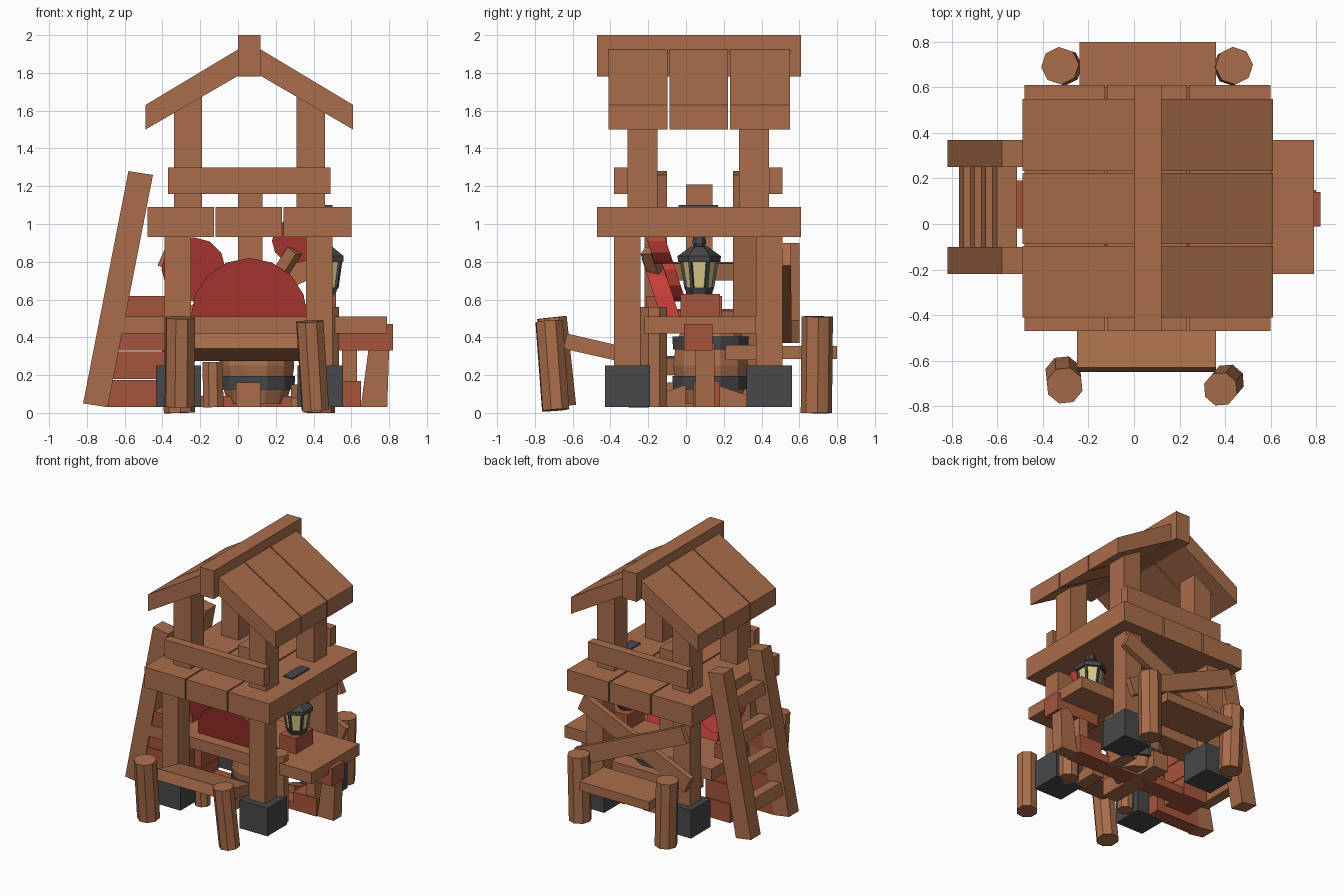
import bpy, math
from mathutils import Vector

if "Cube" in bpy.data.objects:
    bpy.data.objects.remove(bpy.data.objects["Cube"])


def material(name, rgb):
    m = bpy.data.materials.new(name)
    m.diffuse_color = (*rgb, 1)
    m.use_nodes = True
    m.node_tree.nodes["Principled BSDF"].inputs["Base Color"].default_value = m.diffuse_color
    return m


WOOD = material("wood", (0.40, 0.155, 0.07))
BRICK = material("red_wood", (0.38, 0.09, 0.045))
RED = material("red_paint", (0.55, 0.05, 0.04))
IRON = material("iron", (0.065, 0.065, 0.07))
GLOW = material("lamp_glass", (0.72, 0.62, 0.25))


def mesh(name, verts, faces, mat):
    me = bpy.data.meshes.new(name)
    me.from_pydata(verts, [], faces)
    me.materials.append(mat)
    ob = bpy.data.objects.new(name, me)
    bpy.context.collection.objects.link(ob)
    import bmesh
    bm = bmesh.new()
    bm.from_mesh(me)
    bmesh.ops.recalc_face_normals(bm, faces=bm.faces)
    bm.to_mesh(me)
    bm.free()
    return ob


def loft(name, rings, mat):
    n, verts, faces = len(rings[0]), [p for r in rings for p in r], []
    for k in range(len(rings) - 1):
        for i in range(n):
            j = (i + 1) % n
            faces.append((k*n + i, k*n + j, k*n + n + j, k*n + n + i))
    faces += [tuple(range(n)), tuple(range(len(verts) - n, len(verts)))]
    return mesh(name, verts, faces, mat)


def prism_y(name, pts, y0, y1, mat=WOOD, lean=0.0):
    """Extrude an x-z profile along y, optionally leaning forward with height."""
    return loft(name, [[(x, y - lean*(z - 0.5), z) for x, z in pts] for y in (y0, y1)], mat)


def prism_x(name, pts, x0, x1, mat=WOOD):
    return loft(name, [[(x, y, z) for y, z in pts] for x in (x0, x1)], mat)


def box(name, x0, x1, y0, y1, z0, z1, mat=WOOD):
    return prism_y(name, [(x0, z0), (x1, z0), (x1, z1), (x0, z1)], y0, y1, mat)


def log(name, a, b, r, n=8, mat=WOOD):
    a, b = Vector(a), Vector(b)
    q = (b - a).to_track_quat('Z', 'Y')
    ring = [q @ Vector((r*math.cos((i + .5)*math.tau/n), r*math.sin((i + .5)*math.tau/n), 0)) for i in range(n)]
    return loft(name, [[p + v for v in ring] for p in (a, b)], mat)


def lathe(name, cx, cy, profile, n, mat):
    return loft(name, [[(cx + r*math.cos((i + .5)*math.tau/n), cy + r*math.sin((i + .5)*math.tau/n), z)
                        for i in range(n)] for r, z in profile], mat)


# Roof
box("ridge_beam", 0, 0.12, -0.47, 0.61, 1.78, 2.0)
for y0, y1 in ((-0.41, -0.097), (-0.087, 0.223), (0.233, 0.55)):
    for s in (-1, 1):
        pts = [(0.06 + s*d, z) for d, z in ((0.05, 1.79), (0.55, 1.50), (0.55, 1.63), (0.05, 1.93))]
        prism_y("roof_plank", pts, y0, y1)

# Upper posts follow the roof slope
for s in (-1, 1):
    pts = [(0.06 + s*d, z) for d, z in ((0.25, 1.0), (0.40, 1.0), (0.40, 1.60), (0.25, 1.69))]
    for y in (-0.31, 0.28):
        prism_y("upper_post", pts, y, y + 0.16)
box("front_rail", -0.37, 0.49, -0.38, -0.31, 1.16, 1.30)
box("back_rail", -0.37, 0.49, 0.44, 0.51, 1.16, 1.30)

# Platform planks
for x0, x1 in ((-0.48, -0.128), (-0.118, 0.232), (0.242, 0.60)):
    box("platform_plank", x0, x1, -0.47, 0.61, 0.93, 1.09)
box("centre_post", 0, 0.13, 0, 0.14, 0.5, 1.21)

# Lower posts on stone feet
for x in (-0.39, 0.36):
    for y in (-0.38, 0.37):
        box("lower_post", x, x + 0.14, y, y + 0.14, 0.2, 0.94)
        box("stone_foot", x - 0.045, x + 0.195, y - 0.05, y + 0.19, 0.03, 0.25, IRON)

# Ladder
for y in (-0.22, 0.25):
    prism_y("ladder_rail", [(-0.82, 0.05), (-0.69, 0.03), (-0.45, 1.26), (-0.58, 1.28)], y, y + 0.12)
for z in (0.25, 0.50, 0.75, 1.0):
    x = -0.755 + (z - 0.04)*0.195
    prism_y("ladder_rung", [(x - 0.055, z - 0.04), (x + 0.035, z - 0.05),
                            (x + 0.055, z + 0.04), (x - 0.035, z + 0.05)], -0.11, 0.26)

# Shelf, left stack and right bench
box("shelf", -0.48, 0.79, -0.22, 0.37, 0.42, 0.51)
box("left_shelf_beam", -0.66, -0.4, -0.22, -0.10, 0.42, 0.51)
for i, z in enumerate((0.03, 0.18, 0.33)):
    box("left_stack_plank", -0.69 + 0.03*i, -0.30, -0.21, -0.10, z, min(z + 0.145, 0.42), BRICK)
    box("left_stack_core", -0.515, -0.30, -0.02, 0.19, z, min(z + 0.145, 0.42), BRICK)
box("left_stack_top", -0.60, -0.38, -0.21, -0.10, 0.51, 0.62, BRICK)
box("left_core_top", -0.515, -0.38, -0.02, 0.19, 0.51, 0.62, BRICK)
box("bench_crossbar", 0.45, 0.82, -0.01, 0.14, 0.33, 0.47, BRICK)
box("bench_foot", 0.45, 0.65, 0.04, 0.18, 0.03, 0.17, BRICK)
box("bench_inner_leg", 0.55, 0.63, 0.05, 0.15, 0.17, 0.33)
prism_y("bench_outer_leg", [(0.65, 0.03), (0.79, 0.03), (0.80, 0.34), (0.74, 0.37), (0.69, 0.33)], 0.05, 0.15)

# Ground beams
box("ground_beam_long", -0.50, 0.50, 0.04, 0.18, 0.03, 0.09, BRICK)
box("ground_beam_cross", -0.01, 0.12, -0.20, 0.36, 0.03, 0.16)
for y, s in ((-0.2, 1), (0.36, -1)):
    prism_x("ground_brace", [(y, 0.03), (y + s*0.2, 0.03), (y + s*0.2, 0.15), (y, 0.08)], 0.28, 0.38)

# Barrel under the shelf
lathe("barrel", 0.10, 0.13, [(0.16, 0.05), (0.19, 0.15), (0.205, 0.25), (0.19, 0.36), (0.16, 0.44)], 12, WOOD)
for z in (0.16, 0.37):
    lathe("barrel_hoop", 0.10, 0.13, [(0.205, z - 0.035), (0.21, z + 0.035)], 12, IRON)

# Corner logs and steps
log("front_left_log", (-0.31, -0.66, 0.035), (-0.305, -0.71, 0.505), 0.082)
log("front_right_log", (0.41, -0.69, 0.015), (0.38, -0.725, 0.485), 0.076)
log("back_left_log", (-0.31, 0.69, 0.0), (-0.325, 0.695, 0.51), 0.083)
log("back_right_log", (0.43, 0.69, 0.0), (0.44, 0.695, 0.51), 0.083)
log("inner_right_log", (0.465, -0.17, 0.03), (0.465, -0.17, 0.56), 0.076)
log("inner_left_log", (-0.13, -0.25, 0.03), (-0.135, -0.25, 0.27), 0.058)
prism_x("front_step", [(-0.65, 0.34), (-0.36, 0.275), (-0.35, 0.355), (-0.63, 0.42)], -0.25, 0.36)
box("back_step", -0.24, 0.36, 0.50, 0.80, 0.285, 0.355)
box("inner_step", -0.30, 0.45, 0.21, 0.40, 0.28, 0.36)

# Crossed braces at the back
for s, y in ((1, 0.51), (-1, 0.555)):
    a, b = Vector((0.06 + s*0.46, 0.84)), Vector((0.06 - s*0.46, 0.43))
    d = (b - a).normalized()
    n = Vector((-d.y, d.x))*0.065
    prism_y("back_cross_brace", [a + n, b + n, b - n, a - n], y, y + 0.045)


# Leaning red rounded panels
def red_panel(name, cx, cz, r, steps, span, y):
    pts = [(cx + r*math.cos(span*i/steps), cz + r*math.sin(span*i/steps))
           for i in range(steps + (span < 6))]
    prism_y(name, pts, y, y + 0.10, RED, 0.33)


red_panel("centre_red_panel", 0.06, 0.51, 0.31, 8, math.pi, -0.13)
red_panel("left_red_panel", -0.235, 0.76, 0.17, 12, math.tau, -0.07)
red_panel("right_red_panel", 0.30, 0.91, 0.12, 12, math.tau, -0.07)
log("panel_handle", (0.20, -0.14, 0.70), (0.30, -0.20, 0.86), 0.045, 4)

# Hanging lantern above a block
LX, LY = 0.46, 0.07
box("lantern_block", 0.38, 0.52, -0.03, 0.18, 0.51, 0.63, BRICK)
lathe("lantern_base", LX, LY, [(0.065, 0.63), (0.08, 0.665)], 6, IRON)
lathe("lantern_glass", LX, LY, [(0.07, 0.66), (0.092, 0.81)], 6, GLOW)
lathe("lantern_roof", LX, LY, [(0.112, 0.80), (0.115, 0.83), (0.045, 0.88)], 6, IRON)
lathe("lantern_knob", LX, LY, [(0.025, 0.87), (0.037, 0.90), (0.03, 0.94)], 6, IRON)
for i in range(6):
    c, s = math.cos((i + .5)*math.tau/6), math.sin((i + .5)*math.tau/6)
    log("lantern_bar", (LX + 0.07*c, LY + 0.07*s, 0.66), (LX + 0.094*c, LY + 0.094*s, 0.81), 0.012, 4, IRON)
box("lantern_plate", 0.42, 0.50, -0.04, 0.17, 1.085, 1.10, IRON)
